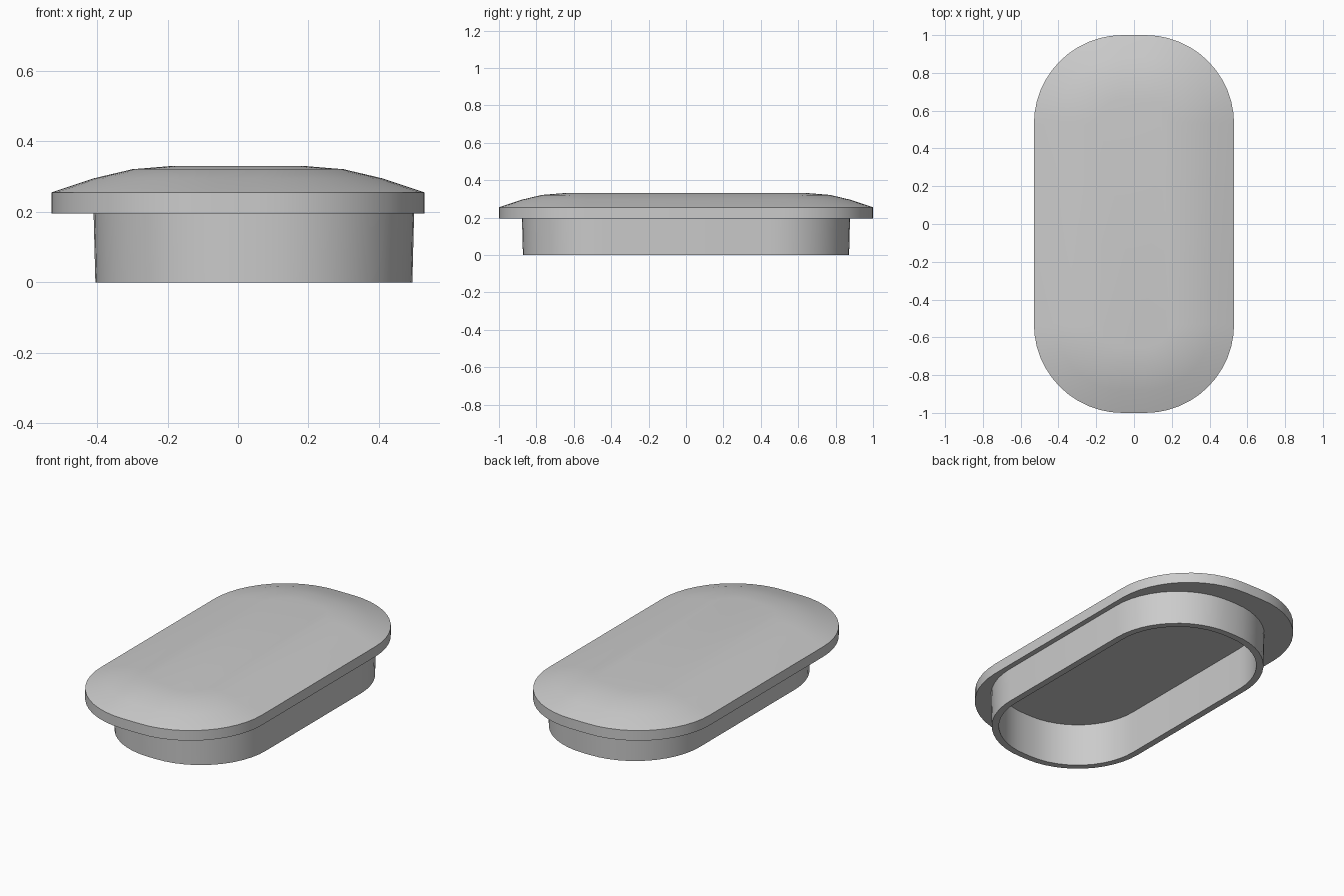
import bpy
import bmesh
from math import sin, cos, pi

cube = bpy.data.objects.get("Cube")
if cube:
    bpy.data.objects.remove(cube, do_unlink=True)

grey = bpy.data.materials.new("plain grey")
grey.use_nodes = True
grey.diffuse_color = (0.6, 0.6, 0.6, 1)
grey.node_tree.nodes["Principled BSDF"].inputs["Base Color"].default_value = (0.6, 0.6, 0.6, 1)

STEPS = 12
SKIRT_X = 0.045          # the skirt sits off centre under the lid
WALL = 0.043
FLANGE_Z, EDGE_Z, CEILING_Z = 0.195, 0.255, 0.25


def outline(half_x, half_y, radius, inset, z, shift=0.0):
    """Rounded rectangle, moved inwards by inset, at height z."""
    r = radius - inset
    points = []
    for k, (sx, sy) in enumerate([(1, 1), (-1, 1), (-1, -1), (1, -1)]):
        for i in range(STEPS + 1):
            a = (k + i / STEPS) * pi / 2
            points.append((shift + sx * (half_x - radius) + r * cos(a),
                           sy * (half_y - radius) + r * sin(a), z))
    return points


def lid_ring(inset, z):
    return outline(0.53, 1.0, 0.47, inset, z)


def skirt_ring(inset, z):
    return outline(0.455, 0.877, 0.43, inset, z, SKIRT_X)


def loft(name, rings, capped):
    """Join successive rings with quads and optionally close both ends."""
    bm = bmesh.new()
    loops = [[bm.verts.new(p) for p in ring] for ring in rings]
    n = len(loops[0])
    for low, high in zip(loops, loops[1:]):
        for i in range(n):
            j = (i + 1) % n
            bm.faces.new((low[i], low[j], high[j], high[i]))
    if capped:
        bm.faces.new(loops[0][::-1])
        bm.faces.new(loops[-1])
    mesh = bpy.data.meshes.new(name)
    bm.to_mesh(mesh)
    bm.free()
    mesh.materials.append(grey)
    obj = bpy.data.objects.new(name, mesh)
    bpy.context.collection.objects.link(obj)
    bpy.ops.object.select_all(action='DESELECT')
    obj.select_set(True)
    bpy.context.view_layer.objects.active = obj
    bpy.ops.object.shade_smooth_by_angle(angle=pi / 6)
    return obj


# Lid: recessed ceiling, flange underside, rim and shallow dome
loft("domed_lid", [
    skirt_ring(WALL, CEILING_Z),
    skirt_ring(WALL, FLANGE_Z),
    lid_ring(0, FLANGE_Z),
    lid_ring(0, EDGE_Z),
    lid_ring(0.12, 0.295),
    lid_ring(0.23, 0.321),
    lid_ring(0.34, 0.33),
], True)

# Skirt: hollow, slightly tapered wall below the flange
loft("hollow_skirt", [
    skirt_ring(WALL, FLANGE_Z),
    skirt_ring(WALL, 0),
    skirt_ring(0.005, 0),
    skirt_ring(0, FLANGE_Z),
], False)
